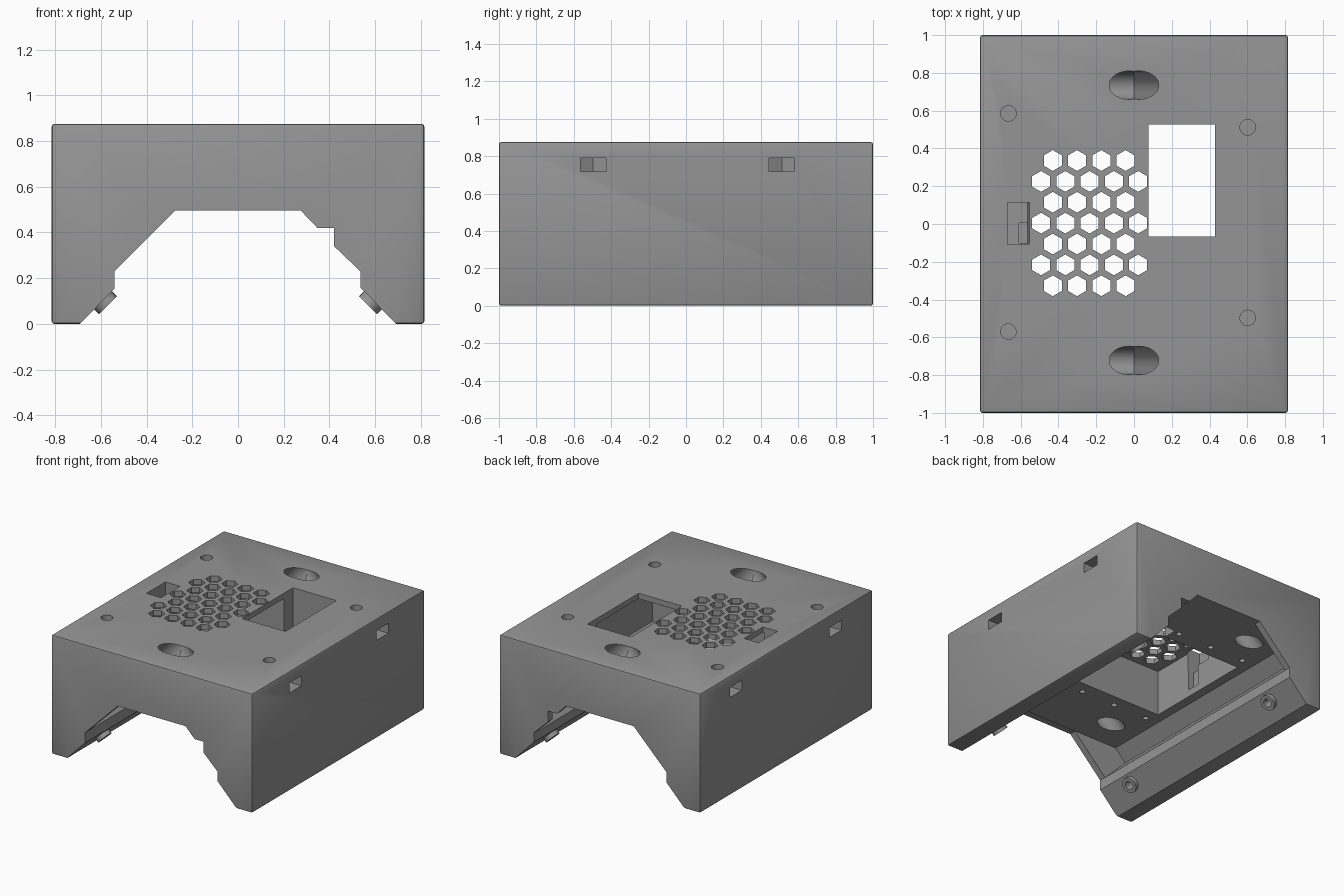
import bpy, bmesh, math
from mathutils import Vector, Matrix

if "Cube" in bpy.data.objects:
    bpy.data.objects.remove(bpy.data.objects["Cube"])

grey = bpy.data.materials.new("mid_grey")
grey.diffuse_color = (0.30, 0.30, 0.30, 1)
grey.use_nodes = True
grey.node_tree.nodes["Principled BSDF"].inputs["Base Color"].default_value = grey.diffuse_color


def make_object(name, bm):
    bmesh.ops.recalc_face_normals(bm, faces=bm.faces[:])
    me = bpy.data.meshes.new(name)
    bm.to_mesh(me)
    bm.free()
    ob = bpy.data.objects.new(name, me)
    bpy.context.collection.objects.link(ob)
    me.materials.append(grey)
    return ob


def prism(bm, points, offset):
    """Closed prism from a planar outline pushed along an offset."""
    f = bm.faces.new([bm.verts.new(p) for p in points])
    r = bmesh.ops.extrude_face_region(bm, geom=[f])
    verts = [v for v in r["geom"] if isinstance(v, bmesh.types.BMVert)]
    bmesh.ops.translate(bm, verts=verts, vec=offset)


def box(bm, x0, x1, y0, y1, z0, z1):
    prism(bm, [(x0, y0, z0), (x1, y0, z0), (x1, y1, z0), (x0, y1, z0)], (0, 0, z1 - z0))


def rod(bm, a, b, radius, sides=32, turn=0.0):
    """Cylinder between two points."""
    a, b = Vector(a), Vector(b)
    d = b - a
    m = Matrix.Translation((a + b) / 2) @ d.to_track_quat("Z", "Y").to_matrix().to_4x4()
    m = m @ Matrix.Rotation(turn, 4, "Z")
    bmesh.ops.create_cone(bm, cap_ends=True, segments=sides, radius1=radius,
                          radius2=radius, depth=d.length, matrix=m)


cutters = []


def cutter(name, bm):
    ob = make_object(name, bm)
    ob.hide_render = True
    cutters.append(ob)


# Outer block with softened edges
bm = bmesh.new()
box(bm, -0.815, 0.815, -1, 1, 0, 0.875)
bmesh.ops.bevel(bm, geom=bm.edges[:], offset=0.012, segments=2, profile=0.5, affect="EDGES")
body = make_object("housing", bm)

# Arch running through both ends
arch = [(-0.72, -0.03), (-0.54, 0.155), (-0.54, 0.23), (-0.275, 0.495), (0.275, 0.495),
        (0.347, 0.42), (0.42, 0.42), (0.42, 0.34), (0.535, 0.23), (0.535, 0.16), (0.72, -0.03)]
bm = bmesh.new()
prism(bm, [(x, -1.1, z) for x, z in arch], (0, 2.2, 0))
cutter("arch_cutter", bm)

# Interior hollow with a slanted side groove between thin end walls
hollow = [(-0.53, 0.22), (-0.72, 0.41), (-0.633, 0.497), (0.633, 0.497), (0.72, 0.41), (0.53, 0.22)]
bm = bmesh.new()
prism(bm, [(x, -0.95, z) for x, z in hollow], (0, 1.9, 0))
cutter("hollow_cutter", bm)

# Deep pocket below the grille
bm = bmesh.new()
box(bm, -0.565, 0.565, -0.42, 0.42, 0.45, 0.835)
cutter("pocket_cutter", bm)

# Rectangular window
bm = bmesh.new()
box(bm, 0.078, 0.43, -0.065, 0.527, 0.4, 1)
cutter("window_cutter", bm)

# Stepped connector slot
bm = bmesh.new()
box(bm, -0.67, -0.552, -0.105, 0.115, 0.70, 1)
cutter("connector_slot_cutter", bm)
bm = bmesh.new()
box(bm, -0.61, -0.553, -0.1, 0.005, 0.55, 0.75)
cutter("connector_well_cutter", bm)

# Hexagonal grille
bm = bmesh.new()
for row in range(7):
    wide = row % 2
    for col in range(5 if wide else 4):
        x = (-0.492 if wide else -0.43) + col * 0.1285
        y = 0.336 - row * 0.1105
        pts = [(x + 0.055 * math.sin(k * math.pi / 3), y + 0.055 * math.cos(k * math.pi / 3), 0.8)
               for k in range(6)]
        prism(bm, pts, (0, 0, 0.2))
cutter("grille_cutter", bm)

# Crossing angled access tunnels
for s in (-1, 1):
    bm = bmesh.new()
    for y in (0.735, -0.722):
        rod(bm, (-s * 0.15, y, 1.05), (s * 0.6, y, 0.30), 0.075, 40)
    cutter("tunnel_cutter", bm)

# Screw holes in the lid and the side nut slots that meet them
screws = [(-0.665, 0.585), (-0.665, -0.57), (0.602, 0.512), (0.602, -0.497)]
bm = bmesh.new()
for x, y in screws:
    rod(bm, (x, y, 0.62), (x, y, 1.0), 0.041, 24)
cutter("screw_hole_cutter", bm)
bm = bmesh.new()
for x, y in screws:
    s = math.copysign(1, x)
    slot = [(s * 0.9, y - 0.068), (s * 0.9, y + 0.068), (x - s * 0.039, y + 0.068),
            (x - s * 0.078, y), (x - s * 0.039, y - 0.068)]
    prism(bm, [(px, py, 0.718) for px, py in slot], (0, 0, 0.073))
cutter("nut_slot_cutter", bm)

# Small blind holes in the ceiling
bm = bmesh.new()
for x in (-0.53, -0.25, 0.03, 0.31):
    for y in (-0.51, 0.51):
        if not (x > 0.2 and y > 0):
            rod(bm, (x, y, 0.45), (x, y, 0.60), 0.02, 16)
cutter("ceiling_hole_cutter", bm)

# Bores behind the slanted bosses
bm = bmesh.new()
for s in (-1, 1):
    for y in (-0.73, 0.73):
        rod(bm, (s * 0.55, y, 0.06), (s * 0.66, y, 0.17), 0.03, 24)
cutter("boss_bore_cutter", bm)

for c in cutters:
    mod = body.modifiers.new(c.name, "BOOLEAN")
    mod.operation = "DIFFERENCE"
    mod.solver = "EXACT"
    mod.object = c
bpy.context.view_layer.update()
dg = bpy.context.evaluated_depsgraph_get()
result = bpy.data.meshes.new_from_object(body.evaluated_get(dg))
body.modifiers.clear()
body.data = result
for c in cutters:
    bpy.data.objects.remove(c, do_unlink=True)

# Ring bosses standing on the foot slopes
objects = [body]
for s, side in ((-1, "left"), (1, "right")):
    for y, end in ((-0.73, "front"), (0.73, "back")):
        bm = bmesh.new()
        n = Vector((-s, 0, -1)).normalized()
        start = Vector((s * 0.59, y, 0.103)) - n * 0.01
        m = Matrix.Translation(start) @ n.to_track_quat("Z", "Y").to_matrix().to_4x4()
        rings = [[bm.verts.new(m @ Vector((r * math.cos(a), r * math.sin(a), h)))
                  for a in [k * math.tau / 32 for k in range(32)]]
                 for r, h in ((0.055, 0), (0.055, 0.04), (0.03, 0.04), (0.03, 0))]
        for i in range(4):
            p, q = rings[i], rings[(i + 1) % 4]
            for k in range(32):
                j = (k + 1) % 32
                bm.faces.new((p[k], p[j], q[j], q[k]))
        objects.append(make_object(f"boss_{side}_{end}", bm))

bpy.ops.object.select_all(action="DESELECT")
for ob in objects:
    ob.select_set(True)
bpy.context.view_layer.objects.active = body
bpy.ops.object.shade_smooth_by_angle(angle=math.radians(30))
